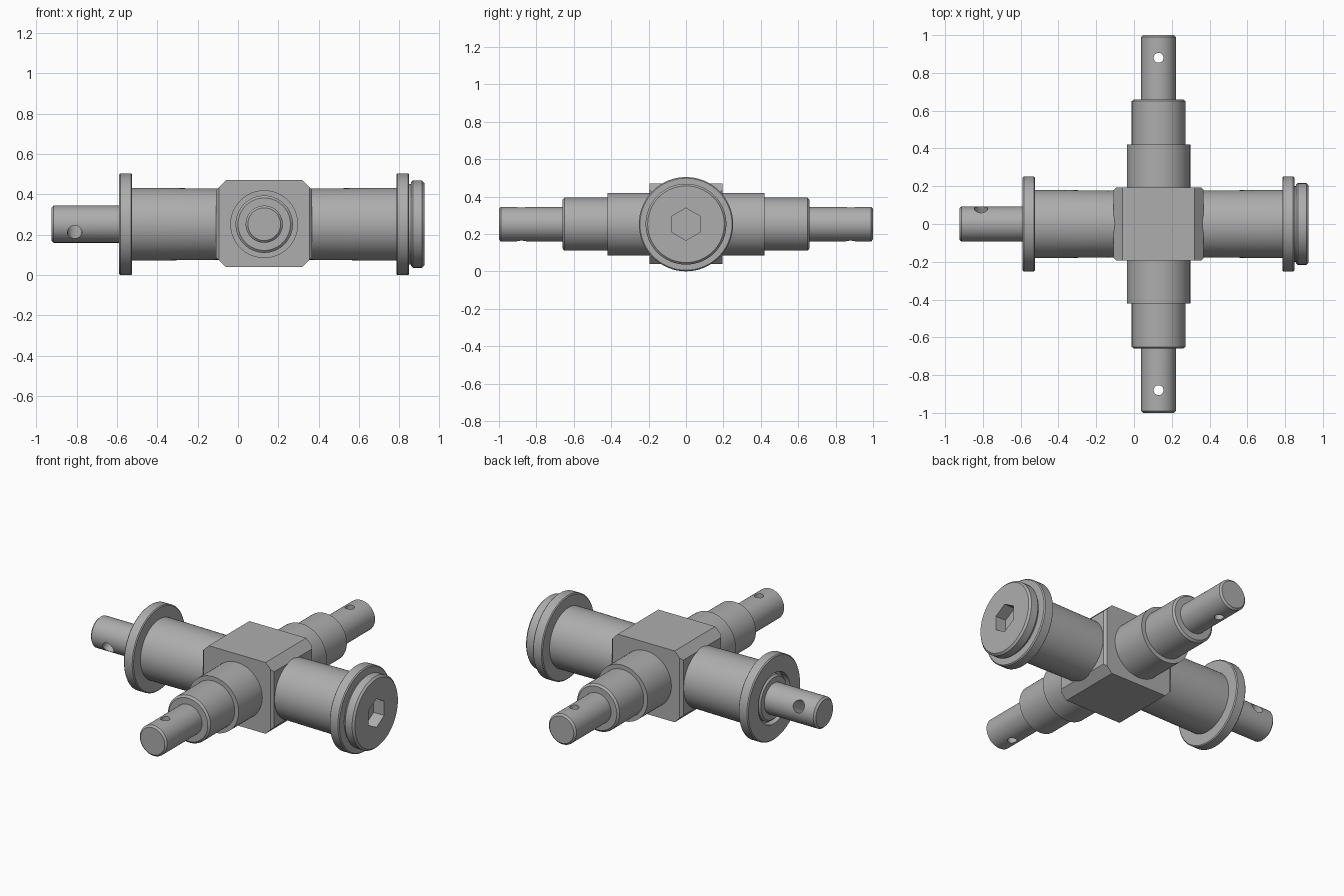
import bpy, bmesh, math
from mathutils import Vector, Matrix

cube = bpy.data.objects.get("Cube")
if cube:
    bpy.data.objects.remove(cube, do_unlink=True)

AXIS_Z = 0.252   # height of both shaft axes
ARM_X = 0.13     # where the cross arms meet the main shaft

steel = bpy.data.materials.new("brushed grey steel")
steel.use_nodes = True
GREY = (0.42, 0.42, 0.42, 1)
steel.diffuse_color = GREY
steel.node_tree.nodes["Principled BSDF"].inputs["Base Color"].default_value = GREY


def add_object(name, bm):
    bmesh.ops.recalc_face_normals(bm, faces=bm.faces)
    mesh = bpy.data.meshes.new(name)
    bm.to_mesh(mesh)
    bm.free()
    mesh.materials.append(steel)
    ob = bpy.data.objects.new(name, mesh)
    bpy.context.collection.objects.link(ob)
    return ob


def lathe(name, profile, direction, origin, segments=64):
    """Turn (distance, radius) points about an axis; both ends are capped."""
    turn = Vector((0, 0, 1)).rotation_difference(Vector(direction)).to_matrix()
    bm = bmesh.new()
    rings = []
    for d, r in profile:
        ring = []
        for i in range(segments):
            a = math.tau * i / segments
            ring.append(bm.verts.new(turn @ Vector((r * math.cos(a), r * math.sin(a), d))
                                     + Vector(origin)))
        rings.append(ring)
    for a, b in zip(rings, rings[1:]):
        for i in range(segments):
            j = (i + 1) % segments
            bm.faces.new((a[i], a[j], b[j], b[i]))
    bm.faces.new(rings[0])
    bm.faces.new(rings[-1])
    return add_object(name, bm)


def drill(target, center, direction, radius, length, segments=32):
    """Cut a round or polygonal hole centred on a point."""
    cutter = lathe("drill_cutter", [(-length / 2, radius), (length / 2, radius)],
                   direction, center, segments)
    cutter.hide_render = True
    mod = target.modifiers.new("hole", 'BOOLEAN')
    mod.operation = 'DIFFERENCE'
    mod.solver = 'EXACT'
    mod.object = cutter
    bpy.context.view_layer.objects.active = target
    bpy.ops.object.modifier_apply(modifier=mod.name)
    bpy.data.objects.remove(cutter, do_unlink=True)


def smooth(ob):
    bpy.ops.object.select_all(action='DESELECT')
    ob.select_set(True)
    bpy.context.view_layer.objects.active = ob
    bpy.ops.object.shade_smooth_by_angle(angle=math.radians(30))


# Central block: box with large chamfers along y and slim ones on the end uprights
bm = bmesh.new()
bmesh.ops.create_cube(bm, size=1, matrix=Matrix.Translation((ARM_X, 0, AXIS_Z + 0.003))
                      @ Matrix.Diagonal((0.476, 0.388, 0.43, 1)))
along_y = [e for e in bm.edges if abs(e.verts[0].co.y - e.verts[1].co.y) > 0.1]
bmesh.ops.bevel(bm, geom=along_y, offset=0.048, segments=1, affect='EDGES')
uprights = [e for e in bm.edges
            if abs(e.verts[0].co.z - e.verts[1].co.z) > 0.2
            and abs(e.verts[0].co.y - e.verts[1].co.y) < 0.01]
bmesh.ops.bevel(bm, geom=uprights, offset=0.014, segments=1, affect='EDGES')
add_object("center_block", bm)

# Stepped cross arms, front and back
arm = [(0.15, 0.168), (0.42, 0.168), (0.42, 0.142), (0.65, 0.142), (0.66, 0.13),
       (0.66, 0.092), (0.99, 0.092), (1.0, 0.081)]
for side, name in ((-1, "front_arm"), (1, "back_arm")):
    ob = lathe(name, arm, (0, side, 0), (ARM_X, 0, AXIS_Z))
    drill(ob, (ARM_X, side * 0.88, AXIS_Z), (0, 0, 1), 0.026, 0.4)
    smooth(ob)

# Flanged sleeves on the main shaft; the right one has an open bore at its end
left = [(0.2, 0.176), (0.54, 0.18), (0.655, 0.18), (0.655, 0.246),
        (0.66, 0.252), (0.713, 0.252), (0.719, 0.246)]
bore = [(0.719, 0.152), (0.68, 0.152)]
smooth(lathe("left_sleeve", left, (1, 0, 0), (ARM_X, 0, AXIS_Z)))
smooth(lathe("right_sleeve", left + bore, (-1, 0, 0), (ARM_X, 0, AXIS_Z)))

# Round end cap with hexagonal socket
cap = lathe("end_cap", [(0.83, 0.2), (0.858, 0.2), (0.858, 0.207), (0.867, 0.216),
                        (0.913, 0.216), (0.924, 0.205)], (1, 0, 0), (0, 0, AXIS_Z))
hex_depth = 0.07
drill(cap, (0.924, 0, AXIS_Z), (1, 0, 0), 0.086, 2 * hex_depth, 6)
# Keep the socket's corners pointing sideways
smooth(cap)

# Shaft end seated in the bore, with a cross-drilled pin
pin = lathe("right_pin", [(0.5, 0.135), (0.577, 0.135), (0.587, 0.125), (0.587, 0.092),
                          (0.914, 0.092), (0.925, 0.081)], (-1, 0, 0), (0, 0, AXIS_Z))
drill(pin, (-0.81, 0, AXIS_Z), (0, 0.083, 0.042), 0.036, 0.4)
smooth(pin)
